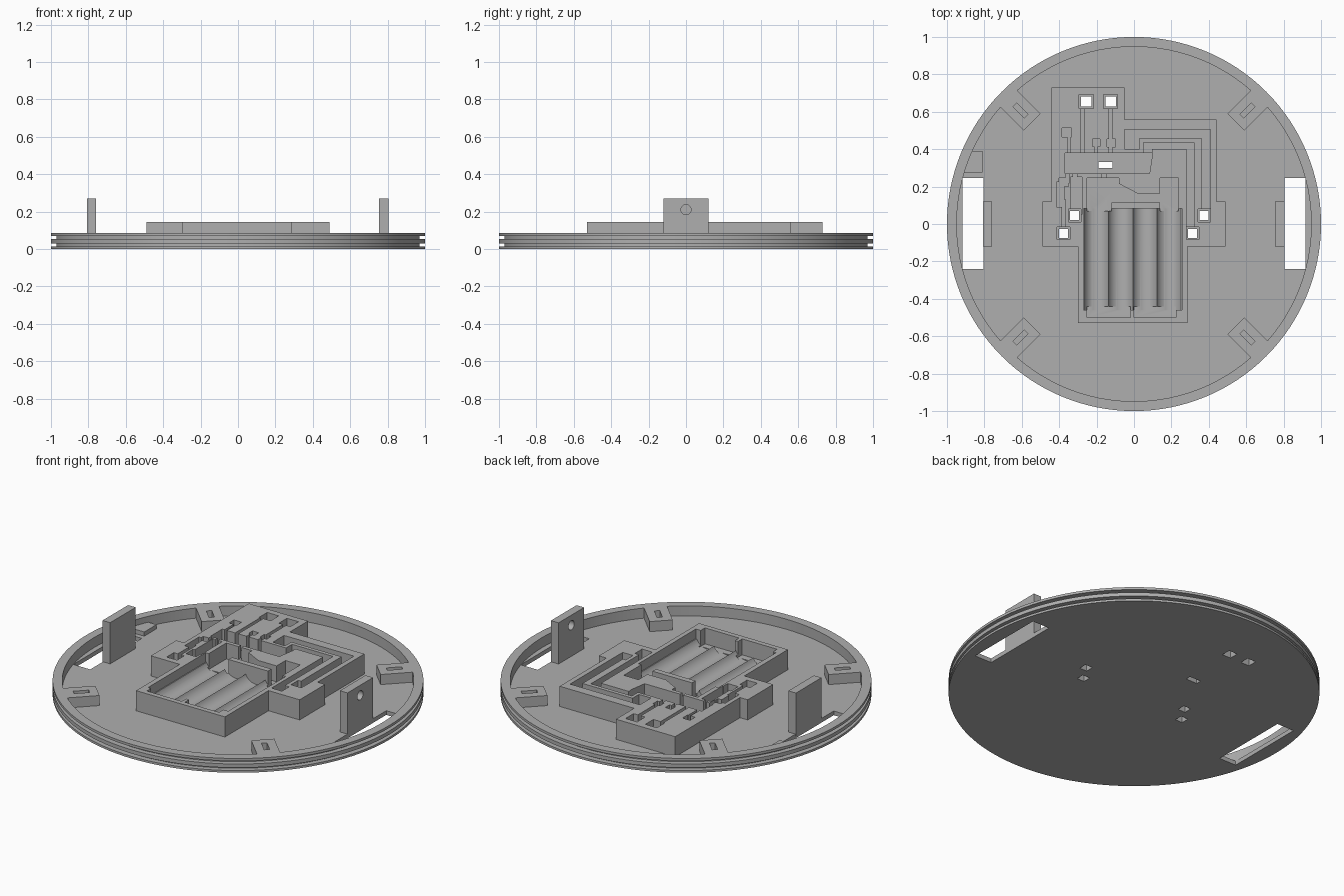
import bpy, bmesh, math
from mathutils import Matrix, Vector

cube = bpy.data.objects.get("Cube")
if cube:
    bpy.data.objects.remove(cube, do_unlink=True)

grey = bpy.data.materials.new("plain_grey")
grey.use_nodes = True
grey.diffuse_color = (0.43, 0.43, 0.43, 1)
grey.node_tree.nodes["Principled BSDF"].inputs["Base Color"].default_value = grey.diffuse_color

FLOOR, RIM, TOP = 0.025, 0.085, 0.145
SUNK = 0.015          # parts start slightly inside the floor
ABOVE = 0.2           # cutters end above the housing


def make(name, bm):
    bmesh.ops.recalc_face_normals(bm, faces=bm.faces)
    mesh = bpy.data.meshes.new(name)
    bm.to_mesh(mesh)
    bm.free()
    mesh.materials.append(grey)
    ob = bpy.data.objects.new(name, mesh)
    bpy.context.collection.objects.link(ob)
    return ob


def prism(name, outline, z0, z1):
    bm = bmesh.new()
    face = bm.faces.new([bm.verts.new((x, y, z0)) for x, y in outline])
    up = bmesh.ops.extrude_face_region(bm, geom=[face])["geom"]
    verts = [v for v in up if isinstance(v, bmesh.types.BMVert)]
    bmesh.ops.translate(bm, verts=verts, vec=(0, 0, z1 - z0))
    return make(name, bm)


def box(name, x0, x1, y0, y1, z0, z1):
    return prism(name, [(x0, y0), (x1, y0), (x1, y1), (x0, y1)], z0, z1)


def rod(name, centre, radius, length, axis, sides=48):
    bm = bmesh.new()
    bmesh.ops.create_cone(bm, cap_ends=True, segments=sides, radius1=radius,
                          radius2=radius, depth=length)
    turn = Matrix.Rotation(math.pi / 2, 4, axis)
    bm.transform(Matrix.Translation(Vector(centre)) @ turn)
    return make(name, bm)


def activate(ob):
    bpy.ops.object.select_all(action="DESELECT")
    ob.select_set(True)
    bpy.context.view_layer.objects.active = ob


def cut(target, cutter):
    cutter.hide_render = True
    mod = target.modifiers.new("cut", "BOOLEAN")
    mod.operation, mod.solver, mod.object = "DIFFERENCE", "EXACT", cutter
    activate(target)
    bpy.ops.object.modifier_apply(modifier=mod.name)
    bpy.data.objects.remove(cutter, do_unlink=True)


def pockets(target, floor, rects):
    for rect in rects:
        cut(target, box("cutter", *rect, floor, ABOVE))


# Round base plate with two rim grooves and a raised lip
profile = [(0, 0), (1, 0)]
for low, high in ((0.013, 0.03), (0.052, 0.07)):
    profile += [(1, low), (0.97, low), (0.97, high), (1, high)]
profile += [(1, RIM), (0.948, RIM), (0.948, FLOOR), (0, FLOOR)]
bm = bmesh.new()
ring = [bm.verts.new((x, 0, z)) for x, z in profile]
edges = [bm.edges.new(pair) for pair in zip(ring, ring[1:])]
bmesh.ops.spin(bm, geom=ring + edges, cent=(0, 0, 0), axis=(0, 0, 1),
               angle=math.tau, steps=128, use_merge=True)
bmesh.ops.remove_doubles(bm, verts=bm.verts, dist=0.0001)
base = make("base_plate", bm)

# Wheel slots
for x0, x1 in ((-0.917, -0.805), (0.805, 0.917)):
    cut(base, box("cutter", x0, x1, -0.24, 0.245, -0.1, ABOVE))

# Housing block
housing = prism("electronics_housing", [
    (-0.44, 0.73), (-0.05, 0.73), (-0.05, 0.56), (0.44, 0.56), (0.44, 0.12),
    (0.49, 0.12), (0.49, -0.12), (0.285, -0.12), (0.285, -0.53), (-0.3, -0.53),
    (-0.3, -0.12), (-0.49, -0.12), (-0.49, 0.12), (-0.44, 0.12)], SUNK, TOP)

# Battery bay with four round troughs
pockets(housing, 0.089, [(-0.27, 0.257, -0.46, 0.082)])
for i in range(4):
    cut(housing, rod("cutter", (-0.2 + 0.129 * i, -0.189, 0.115), 0.07, 0.542, "X"))

# Battery contact pockets at both ends
pockets(housing, 0.05, [
    (-0.25, -0.02, -0.5, -0.44), (0, 0.225, -0.5, -0.44),
    (-0.25, -0.12, 0.07, 0.247), (0.14, 0.237, 0.07, 0.247),
    (-0.13, 0.15, 0.115, 0.163)])
cut(housing, prism("cutter", [(-0.125, 0.247), (-0.125, 0.15), (0.025, 0.16),
                              (-0.08, 0.215), (-0.08, 0.247)], 0.05, ABOVE))

# Circuit board pocket
cut(housing, prism("cutter", [(-0.37, 0.27), (0.083, 0.27), (0.1, 0.38),
                              (-0.37, 0.38)], 0.05, ABOVE))

# Wiring channels to the rear sensors and connector recesses
pockets(housing, 0.07, [
    (-0.285, -0.265, 0.37, 0.64), (-0.135, -0.115, 0.37, 0.64),
    (-0.385, -0.335, 0.465, 0.512), (-0.355, -0.34, 0.37, 0.48),
    (-0.222, -0.182, 0.415, 0.455), (-0.21, -0.195, 0.37, 0.43),
    (-0.145, -0.1, 0.413, 0.455)])

# Wiring channels to the side sensors
pockets(housing, 0.07, [
    (-0.05, 0.41, 0.46, 0.505), (0.36, 0.41, 0.04, 0.5),
    (-0.05, 0.03, 0.4, 0.47), (0.05, 0.32, 0.4, 0.437),
    (0.28, 0.32, -0.05, 0.43), (0.05, 0.097, 0.365, 0.41),
    (-0.415, -0.375, 0.09, 0.225), (-0.385, -0.365, -0.05, 0.13),
    (-0.4, -0.35, 0.2, 0.245), (-0.365, -0.345, 0.22, 0.29),
    (-0.34, -0.278, 0.05, 0.25), (-0.325, -0.305, 0.24, 0.29),
    (-0.17, -0.15, 0.23, 0.29)])

# Square sensor wells with through holes
wells = [(-0.255, 0.655, 0.038), (-0.125, 0.655, 0.038)]
wells += [(-0.317, 0.045, 0.034), (-0.377, -0.05, 0.034)]
wells += [(0.375, 0.045, 0.034), (0.314, -0.05, 0.034)]
for x, y, r in wells:
    pockets(housing, 0.05, [(x - r, x + r, y - r, y + r)])
holes = [(x - r + 0.01, x + r - 0.01, y - r + 0.01, y + r - 0.01) for x, y, r in wells]
holes.append((-0.19, -0.115, 0.3, 0.332))
for part in (housing, base):
    pockets(part, -0.1, holes)

# Slotted corner tabs
for i, name in enumerate(("back_left", "back_right", "front_right", "front_left")):
    tab = box("tab_" + name, 0.77, 0.958, -0.063, 0.063, SUNK, RIM)
    cut(tab, box("cutter", 0.815, 0.9, -0.015, 0.015, 0.04, ABOVE))
    tab.data.transform(Matrix.Rotation(math.radians(45 + 90 * i), 4, "Z"))

# Upright motor brackets with a shaft hole and two screw holes
for name, x in (("left", 0.78), ("right", -0.783)):
    bracket = box("motor_bracket_" + name, x - 0.025, x + 0.025, -0.12, 0.12, SUNK, 0.27)
    for y, r in ((0, 0.027), (-0.055, 0.014), (0.055, 0.014)):
        cut(bracket, rod("cutter", (x, y, 0.21), r, 0.2, "Y", 32))

# Small pad beside the right wheel slot
prism("side_pad", [(-0.91, 0.275), (-0.81, 0.275), (-0.81, 0.39), (-0.865, 0.39)],
      SUNK, 0.05)

# Smooth the curved walls while keeping hard edges
for ob in (base, housing, bpy.data.objects["motor_bracket_left"],
           bpy.data.objects["motor_bracket_right"]):
    activate(ob)
    bpy.ops.object.shade_smooth_by_angle(angle=math.radians(30))
